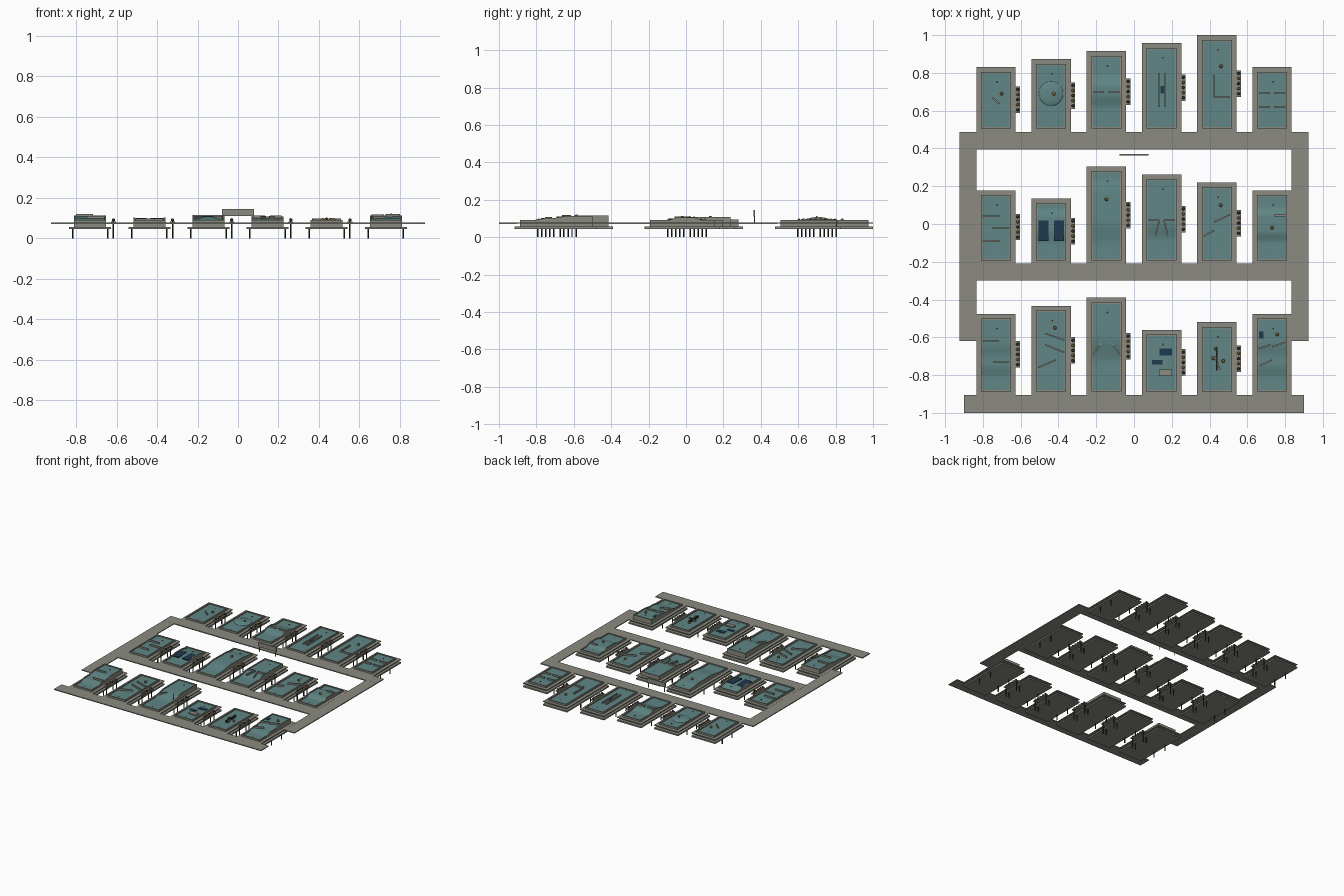
import bpy, bmesh, math
from mathutils import Vector

cube = bpy.data.objects.get("Cube")
if cube:
    bpy.data.objects.remove(cube, do_unlink=True)


def material(name, rgb):
    m = bpy.data.materials.new(name)
    m.use_nodes = True
    m.diffuse_color = (*rgb, 1)
    m.node_tree.nodes["Principled BSDF"].inputs["Base Color"].default_value = (*rgb, 1)
    return m


STONE = material("warm grey concrete", (.26, .26, .22))
TURF = material("teal turf", (.115, .24, .235))
NAVY = material("navy water", (.013, .042, .076))
GOLD = material("brown gold", (.2, .1, .025))
DARK = material("dark metal", (.03, .03, .028))


def finish(bm, name, *mats):
    bmesh.ops.recalc_face_normals(bm, faces=bm.faces)
    mesh = bpy.data.meshes.new(name)
    bm.to_mesh(mesh)
    bm.free()
    for m in mats:
        mesh.materials.append(m)
    ob = bpy.data.objects.new(name, mesh)
    bpy.context.collection.objects.link(ob)
    return ob


def box(name, x0, x1, y0, y1, z0, z1, mat=STONE):
    bm = bmesh.new()
    bmesh.ops.create_cube(bm, size=1)
    for v in bm.verts:
        v.co = ((x0, x1)[v.co.x > 0], (y0, y1)[v.co.y > 0], (z0, z1)[v.co.z > 0])
    return finish(bm, name, mat)


def bar(name, a, b, z, height=.014, mat=STONE):
    # Low straight wall between two plan points
    a, b = Vector(a), Vector(b)
    d = b - a
    ob = box(name, -d.length / 2, d.length / 2, -.004, .004, 0, height, mat)
    ob.location = (*((a + b) / 2), z)
    ob.rotation_euler.z = math.atan2(d.y, d.x)


def post(name, x, y, z0, z1, r, mat):
    bm = bmesh.new()
    bmesh.ops.create_cone(bm, cap_ends=True, segments=10, radius1=r, radius2=r, depth=z1 - z0)
    ob = finish(bm, name, mat)
    ob.location = (x, y, (z0 + z1) / 2)


def ball(name, x, y, z, r, mat, flat=1):
    bm = bmesh.new()
    bmesh.ops.create_uvsphere(bm, u_segments=20, v_segments=10, radius=r)
    for f in bm.faces:
        f.smooth = True
    ob = finish(bm, name, mat)
    ob.location = (x, y, z)
    ob.scale.z = flat


BASE, HALF, RIM = .085, .071, .008


def height(profile, y):
    # Eased interpolation between (y, rise) points
    if not profile or y <= profile[0][0]:
        return BASE + (profile[0][1] if profile else 0)
    for (ya, ha), (yb, hb) in zip(profile, profile[1:]):
        if y <= yb:
            t = (y - ya) / (yb - ya)
            return BASE + ha + (hb - ha) * t * t * (3 - 2 * t)
    return BASE + profile[-1][1]


def play_bed(x, y0, y1, profile):
    # Rimmed trough swept along the lane; only its floor is turf
    bm = bmesh.new()
    rings, steps = [], 40 if profile else 1
    out = HALF + RIM
    for i in range(steps + 1):
        y = y0 + (y1 - y0) * i / steps
        h = height(profile, y)
        top = h + .006
        section = [(-out, .055), (-out, top), (-HALF, top), (-HALF, h),
                   (HALF, h), (HALF, top), (out, top), (out, .055)]
        rings.append([bm.verts.new((x + px, y, pz)) for px, pz in section])
    for a, b in zip(rings, rings[1:]):
        for k in range(8):
            f = bm.faces.new((a[k], a[(k + 1) % 8], b[(k + 1) % 8], b[k]))
            f.material_index = int(k == 3)
            f.smooth = k == 3
    bm.faces.new(rings[0])
    bm.faces.new(rings[-1])
    finish(bm, "play_bed", STONE, TURF)
    for name, ya, yb in (("front_rim", y0 - RIM, y0), ("back_rim", y1, y1 + RIM)):
        box(name, x - out, x + out, ya, yb, .055, height(profile, ya) + .006)


def lane(col, edge, far, profile=(), bars=(), pools=(), knobs=()):
    x = -.731 + .2924 * col
    mid = (edge + far) / 2
    box("lane_deck", x - .104, x + .104, edge - .005, far, .072, .078)
    box("lane_foundation", x - .104, x + .104, edge - .012, far, .045, .056)
    y0, y1 = edge + .026, far - .033
    play_bed(x, y0, y1, profile)
    for sx in (-.087, .087):
        for sy in (-.06, .06):
            post("lane_leg", x + sx, mid + sy, 0, .046, .004, DARK)
    for xa, ya, xb, yb in bars:
        bar("lane_obstacle", (x + xa, ya), (x + xb, yb), height(profile, (ya + yb) / 2) - .002)
    for xa, xb, ya, yb in pools:
        h = max(height(profile, ya), height(profile, yb))
        box("water_plate", x + xa, x + xb, ya, yb, h - .004, h + .003, NAVY)
    for kx, ky in knobs:
        ball("lane_knob", x + kx, ky, height(profile, ky) + .006, .009, GOLD)
    # Hole and tee marker
    h = height(profile, y1 - .045)
    post("hole_cup", x + .006, y1 - .045, h - .002, h + .002, .005, DARK)
    post("tee_marker", x, y0 + .025, BASE - .002, BASE + .002, .004, STONE)
    # Ball rack beside every lane but the last
    if col < 5:
        rx = x + .115
        box("rack_shelf", rx - .012, rx + .012, mid - .07, mid + .07, .078, .084)
        for i in range(5):
            ball("rack_ball", rx, mid + (i - 2) * .027, .091, .008, (DARK, GOLD)[i % 2])
        for sy in (-.06, .06):
            post("rack_leg", rx, mid + sy, 0, .08, .004, DARK)


# Walkways
box("back_walkway", -.925, .925, .395, .487, .071, .078)
box("middle_walkway", -.84, .84, -.3, -.21, .071, .078)
box("front_walkway", -.9, .9, -1, -.905, .071, .078)
for s in (-1, 1):
    box("side_walkway", *sorted((s * .925, s * .833)), -.62, .48, .071, .0775)

# Back row
E = .487
lane(0, E, .83, bars=[(-.02, .67, .02, .635)], knobs=[(.03, .69)])
lane(1, E, .873, knobs=[(.015, .69)])
ball("volcano_mound", -.439, .69, BASE - .002, .066, TURF, .2)
ball("volcano_mouth", -.424, .69, BASE + .011, .01, GOLD, .5)
lane(2, E, .915, [(.61, 0), (.69, .016), (.72, .016), (.8, 0)],
     [(-.07, .7, -.012, .7), (.012, .7, .07, .7)])
lane(3, E, .958, bars=[(-.013, .62, -.013, .8), (.019, .62, .019, .8)],
     pools=[(-.006, .012, .69, .73)])
lane(4, E, 1, bars=[(-.017, .67, -.017, .79), (-.017, .67, .07, .67)], knobs=[(.022, .835)])
lane(5, E, .83, bars=[(s * .01, y, s * .07, y) for s in (-1, 1) for y in (.62, .693)])

# Middle row
E = -.21
lane(0, E, .178, bars=[(-.07, .04, .02, .04), (-.02, -.02, .07, -.02), (-.07, -.09, .02, -.09)])
lane(1, E, .135, [(-.11, 0), (-.03, .012), (.03, .012), (.09, 0)],
     pools=[(-.068, -.015, -.09, .018), (.015, .068, -.09, .018)])
lane(2, E, .305, [(-.12, 0), (.02, .016), (.16, .014), (.25, .003)], knobs=[(0, .13)])
lane(3, E, .262, [(-.09, 0), (.01, .016)],
     [(s * xa, ya, s * xb, yb) for s in (-1, 1)
      for xa, ya, xb, yb in ((.07, .02, .012, .02), (.012, .02, .033, -.06))])
lane(4, E, .22, bars=[(-.07, -.065, -.015, -.035), (-.015, .01, .07, .05)], knobs=[(.02, .1)])
lane(5, E, .178, [(-.1, 0), (-.04, .014), (.04, .014), (.09, 0)],
     [(.01, .045, .07, .045)], knobs=[(0, -.02)])

# Front row
E = -.905
STEPPED = [(-.82, 0), (-.74, .012), (-.71, .012), (-.63, .022)]
lane(0, E, -.476, STEPPED, [(-.07, -.62, .015, -.62), (-.015, -.73, .07, -.73)])
lane(1, E, -.434, bars=[(-.03, -.58, .07, -.615), (-.03, -.64, .07, -.68),
                        (-.07, -.76, .025, -.72)], knobs=[(.02, -.55)])
lane(2, E, -.39, [(-.74, 0), (-.59, .024)],
     [(s * .085 - s * .015, -.69, s * .027, -.63) for s in (-1, 1)])
lane(3, E, -.56, pools=[(-.01, .055, -.695, -.66), (-.05, .005, -.745, -.72)])
box("stone_block", .132, .2, -.805, -.77, BASE, BASE + .01)
lane(4, E, -.52, bars=[(.017, -.77, -.012, -.7)], knobs=[(-.02, -.71), (.034, -.725), (-.005, -.66)])
bar("spinner_blade", (.438, -.775), (.438, -.655), BASE, .018, DARK)
lane(5, E, -.476, STEPPED,
     [(-.07, -.66, -.01, -.64), (0, -.65, .07, -.625), (-.065, -.75, 0, -.72)],
     [(-.07, -.045, -.605, -.57)], [(.027, -.585)])

# Entrance sign
box("sign_board", -.078, .078, .362, .37, .11, .145)
for s in (-1, 1):
    post("sign_post", s * .07, .366, .072, .12, .003, STONE)
